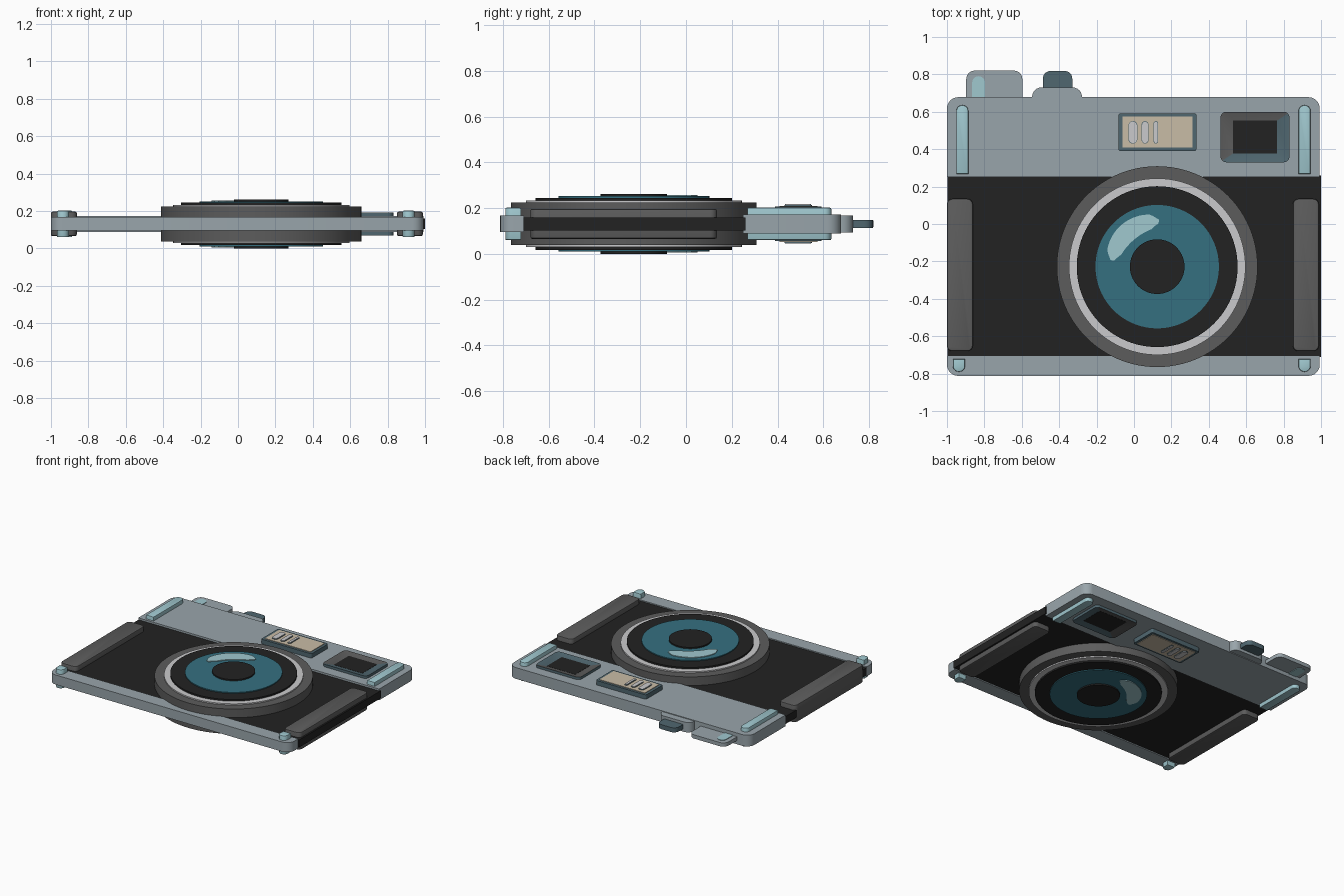
import bpy, bmesh, math
from math import radians, cos, sin

MID = 0.131  # the model is symmetric about this height

if "Cube" in bpy.data.objects:
    bpy.data.objects.remove(bpy.data.objects["Cube"], do_unlink=True)


def srgb(c):
    c /= 255
    return c / 12.92 if c <= 0.04045 else ((c + 0.055) / 1.055) ** 2.4


def material(name, r, g, b):
    m = bpy.data.materials.new(name)
    m.use_nodes = True
    col = (srgb(r), srgb(g), srgb(b), 1)
    m.diffuse_color = col
    m.node_tree.nodes["Principled BSDF"].inputs["Base Color"].default_value = col
    return m


METAL = material("blue grey metal", 153, 165, 171)
BLACK = material("black", 34, 34, 34)
GREY = material("dark grey", 92, 92, 92)
SILVER = material("silver", 202, 202, 204)
TEAL = material("teal glass", 53, 112, 128)
PALE = material("pale teal", 160, 200, 207)
SLATE = material("slate", 80, 103, 112)
BEIGE = material("beige", 201, 188, 166)


def finish(name, bm, *mats):
    bmesh.ops.recalc_face_normals(bm, faces=bm.faces)
    me = bpy.data.meshes.new(name)
    bm.to_mesh(me)
    bm.free()
    ob = bpy.data.objects.new(name, me)
    bpy.context.collection.objects.link(ob)
    for m in mats:
        me.materials.append(m)
    bpy.ops.object.select_all(action='DESELECT')
    ob.select_set(True)
    bpy.context.view_layer.objects.active = ob
    bpy.ops.object.shade_smooth_by_angle(angle=radians(35))
    return ob


def rounded(x0, x1, y0, y1, top=0.0, bottom=0.0, n=6):
    """Rectangle outline with rounded top and bottom corners."""
    pts = []
    for sx, sy, start, r in ((1, 1, 0, top), (-1, 1, 90, top),
                             (-1, -1, 180, bottom), (1, -1, 270, bottom)):
        cx = (x1 - r) if sx > 0 else (x0 + r)
        cy = (y1 - r) if sy > 0 else (y0 + r)
        for i in range(n + 1 if r else 1):
            a = radians(start + 90 * i / n)
            pts.append((cx + r * cos(a), cy + r * sin(a)))
    return pts


def slab(name, outline, half, mat, bevel=0.0):
    """Outline extruded equally above and below the middle plane."""
    bm = bmesh.new()
    base = bm.faces.new([bm.verts.new((x, y, MID - half)) for x, y in outline])
    up = bmesh.ops.extrude_face_region(bm, geom=[base], use_keep_orig=True)["geom"]
    bmesh.ops.translate(bm, vec=(0, 0, 2 * half),
                        verts=[v for v in up if isinstance(v, bmesh.types.BMVert)])
    if bevel:
        rims = [e for e in bm.edges if abs(e.verts[0].co.z - e.verts[1].co.z) < 1e-5]
        bmesh.ops.bevel(bm, geom=rims, offset=bevel, segments=2, profile=0.5,
                        affect='EDGES')
    return finish(name, bm, mat)


def circle(r, n=96, cx=0.124, cy=-0.228):
    return [(cx + r * cos(math.tau * i / n), cy + r * sin(math.tau * i / n))
            for i in range(n)]


# Body
slab("leather_body", rounded(-0.998, 1.0, -0.71, 0.26), 0.028, BLACK)
slab("top_plate", rounded(-1, 0.993, 0.25, 0.678, top=0.06), 0.042, METAL)
slab("bottom_plate", rounded(-1, 0.993, -0.812, -0.707, bottom=0.06), 0.036, METAL)

# Side grips, trim strips and feet
for side, gx, sx, fx in (("right", -1.0, -0.95, -0.968), ("left", 0.85, 0.88, 0.88)):
    slab(side + "_grip", rounded(gx, gx + 0.138, -0.68, 0.135, 0.03, 0.03),
         0.065, GREY, bevel=0.008)
    slab(side + "_trim_strip", rounded(sx, sx + 0.064, 0.268, 0.635, top=0.03),
         0.071, PALE, bevel=0.006)
    slab(side + "_foot", rounded(fx, fx + 0.064, -0.79, -0.722, bottom=0.03),
         0.071, PALE, bevel=0.006)

# Lens, as nested discs
for name, r, half, mat in (("lens_barrel", 0.537, 0.093, GREY),
                           ("lens_silver_ring", 0.472, 0.102, SILVER),
                           ("lens_inner_ring", 0.43, 0.114, BLACK),
                           ("lens_glass", 0.33, 0.121, TEAL),
                           ("lens_pupil", 0.146, 0.131, BLACK)):
    slab(name, circle(r), half, mat)

# Crescent highlight on the glass: an arc with a width that tapers
outer, inner = [], []
for i in range(25):
    t = i / 24
    a = radians(88 + 84 * t)
    w = 0.026 + 0.026 * sin(math.pi * t) ** 0.7
    w *= min(1, (max(0.02, min(t, 1 - t)) / 0.12) ** 0.5)
    outer.append((0.124 + (0.242 + w) * cos(a), -0.228 + (0.242 + w) * sin(a)))
    inner.append((0.124 + (0.242 - w) * cos(a), -0.228 + (0.242 - w) * sin(a)))
slab("lens_highlight", outer + inner[::-1], 0.126, PALE)

# Flash window with its marks
slab("flash_frame", rounded(-0.083, 0.334, 0.39, 0.592, 0.012, 0.012), 0.075, SLATE)
slab("flash_panel", rounded(-0.062, 0.314, 0.408, 0.574), 0.079, BEIGE)
for i, (x, w) in enumerate(((-0.03, 0.048), (0.041, 0.036), (0.105, 0.024))):
    r = w * 0.48
    slab("flash_rim_%d" % i, rounded(x, x + w, 0.43, 0.55, r, r), 0.083, SLATE)
    slab("flash_mark_%d" % i, rounded(x + 0.003, x + w - 0.003, 0.433, 0.547,
                                      r * 0.85, r * 0.85), 0.086, SILVER)

# Viewfinder: rim slopes inward, two-tone along the diagonal
CX, CY, HX, HY = 0.647, 0.465, 0.184, 0.135
bm = bmesh.new()
ring = rounded(CX - HX, CX + HX, CY - HY, CY + HY, 0.03, 0.03)
for s in (-1, 1):
    loops = []
    for k, z in ((1, 0.0), (1, 0.061), (0, 0.05)):
        loop = []
        for x, y in ring:
            if not k:  # clamp the rounded corners onto the window rectangle
                x = CX + max(-0.118, min(0.118, (x - CX)))
                y = CY + max(-0.088, min(0.088, (y - CY)))
            loop.append(bm.verts.new((x, y, MID + s * z)))
        loops.append(loop)
    for lo, hi in zip(loops, loops[1:]):
        for i in range(len(ring)):
            j = (i + 1) % len(ring)
            f = bm.faces.new((lo[i], lo[j], hi[j], hi[i]))
            c = f.calc_center_median()
            if hi is loops[2] and (c.y - CY) / HY > (c.x - CX) / HX:
                f.material_index = 1
bmesh.ops.remove_doubles(bm, verts=bm.verts, dist=1e-5)
finish("viewfinder_frame", bm, SLATE, GREY)
slab("viewfinder_window", rounded(CX - 0.118, CX + 0.118, CY - 0.088, CY + 0.088),
     0.051, BLACK)

# Top controls
slab("side_tab", rounded(-0.897, -0.597, 0.66, 0.82, top=0.045), 0.014, METAL)
slab("tab_inlay", rounded(-0.865, -0.797, 0.66, 0.79, top=0.033), 0.018, PALE)
slab("dial_base", rounded(-0.545, -0.278, 0.66, 0.73, top=0.05), 0.037, METAL)
slab("dial_knob", rounded(-0.487, -0.33, 0.70, 0.818, top=0.04), 0.017, SLATE)
